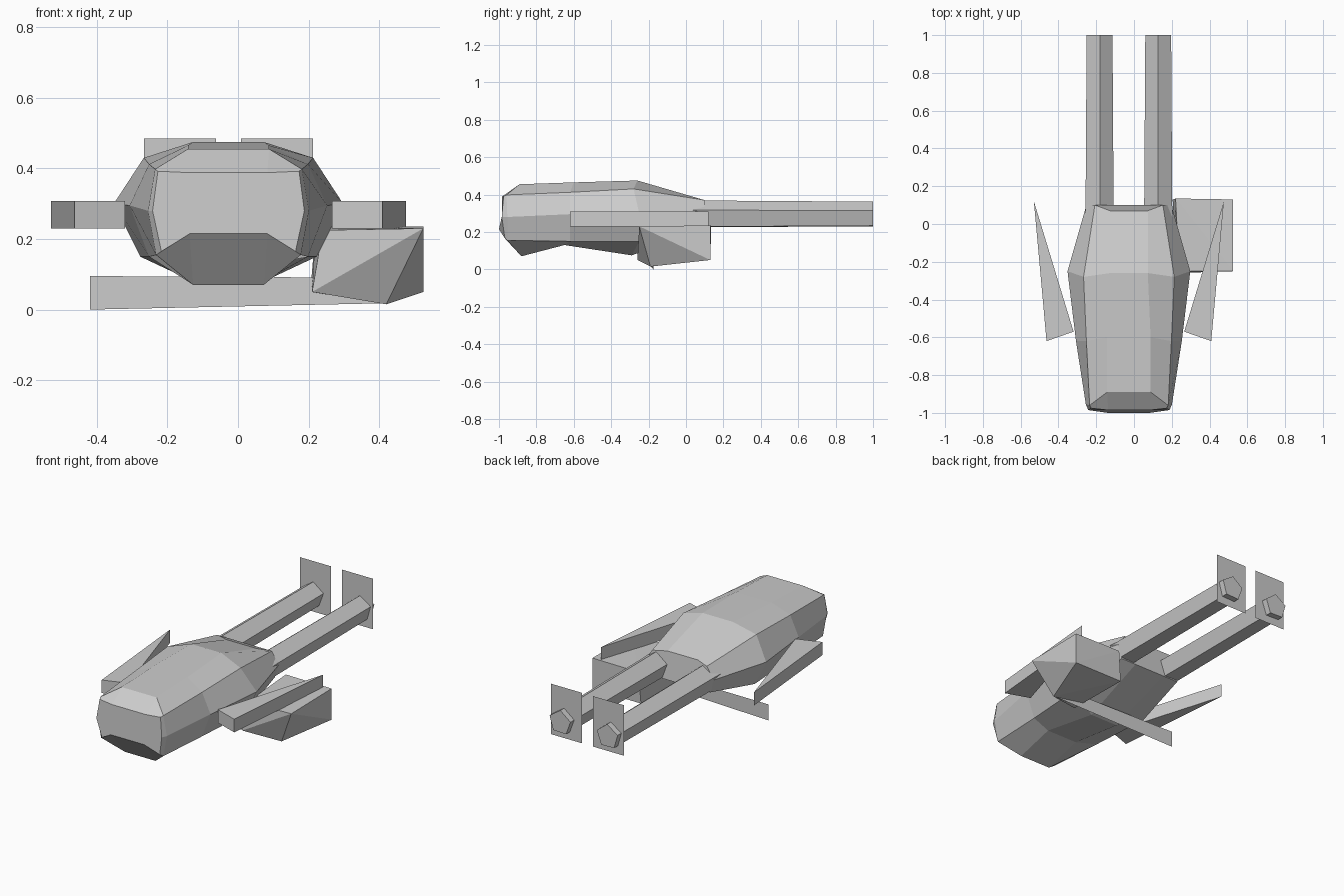
import bpy, bmesh
from math import cos, sin, radians

if "Cube" in bpy.data.objects:
    bpy.data.objects.remove(bpy.data.objects["Cube"])

CX = -0.027  # symmetry axis of the hull


def make(name, verts, faces=None):
    """Mesh object from points; convex hull when no faces are given."""
    bm = bmesh.new()
    vs = [bm.verts.new(v) for v in verts]
    if faces is None:
        bmesh.ops.convex_hull(bm, input=vs)
    else:
        for f in faces:
            bm.faces.new([vs[i] for i in f])
    bmesh.ops.recalc_face_normals(bm, faces=bm.faces)
    me = bpy.data.meshes.new(name)
    bm.to_mesh(me)
    bm.free()
    ob = bpy.data.objects.new(name, me)
    bpy.context.collection.objects.link(ob)
    return ob


def loft(name, rings):
    """Skin equal-sized rings and cap both ends."""
    n = len(rings[0])
    faces = [[k * n + i, k * n + (i + 1) % n, (k + 1) * n + (i + 1) % n, (k + 1) * n + i]
             for k in range(len(rings) - 1) for i in range(n)]
    faces += [list(range(n)), [(len(rings) - 1) * n + i for i in range(n)]]
    return make(name, [p for r in rings for p in r], faces)


# Hull: half sections (half width, y, z) from top to bottom, mirrored
halves = [
    [(.11, -.985, .388), (.2, -.975, .392), (.215, -.985, .28), (.19, -.968, .165), (.11, -1.0, .215)],
    [(.115, -.89, .455), (.208, -.96, .398), (.228, -.955, .28), (.205, -.955, .155), (.1, -.88, .07)],
    [(.115, -.6, .465), (.225, -.62, .412), (.28, -.62, .295), (.225, -.62, .15), (.1, -.65, .13)],
    [(.1, -.26, .475), (.24, -.28, .43), (.325, -.25, .30), (.25, -.25, .15), (.09, -.29, .075)],
    [(.1, .07, .375), (.18, .1, .37), (.225, .1, .30), (.2, .1, .22), (.1, .1, .22)],
]
loft("hull", [[(CX + w, y, z) for w, y, z in h] + [(CX - w, y, z) for w, y, z in reversed(h)]
              for h in halves])

for side, label in ((1, "right"), (-1, "left")):
    # Five-sided rear boom
    def ring(y, r):
        return [(CX + side * (.156 + r * cos(radians(20 + 72 * i))), y,
                 .29 + r * sin(radians(20 + 72 * i))) for i in range(5)]
    loft(label + "_boom", [ring(.0, .082), ring(.1, .078), ring(1.0, .072)])

    # Flat plate near the boom end
    x0, x1 = CX + side * .036, CX + side * .24
    make(label + "_tail_plate",
         [(x0, .965, .185), (x1, .965, .185), (x1, .965, .485), (x0, .965, .485)], [[0, 1, 2, 3]])

    # Wedge-shaped side fin
    plan = [(.503, .12), (.436, -.62), (.293, -.57)]
    make(label + "_side_fin", [(CX + side * x, y, z) for z in (.23, .308) for x, y in plan])

# Angular pod under the right side
make("pod", [(.24, -.25, .225), (.525, -.25, .23), (.525, .13, .235), (.22, .135, .235),
             (.21, -.26, .05), (.42, -.19, .015), (.525, .13, .05), (.205, .13, .05)])

# Thin cross blade reaching out to the left
make("cross_blade", [(-.42, -.175, 0), (.42, -.19, .018), (.42, -.19, .09), (-.42, -.175, .095)],
     [[0, 1, 2, 3]])
